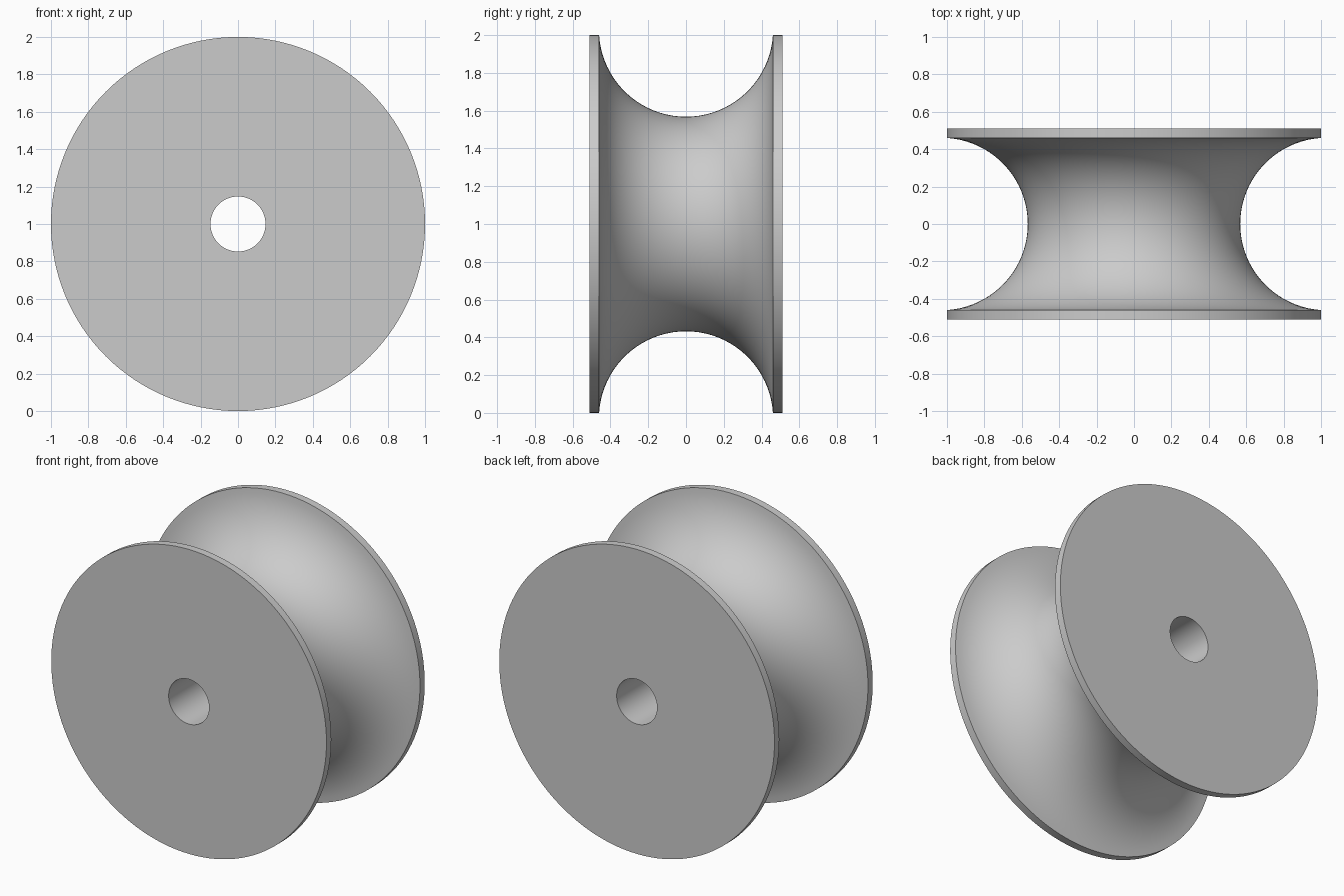
import bpy, bmesh, math
from mathutils import Vector

cube = bpy.data.objects.get("Cube")
if cube:
    bpy.data.objects.remove(cube, do_unlink=True)

RADIUS, BORE, HALF_WIDTH = 1.0, 0.147, 0.51
GROOVE_EDGE, GROOVE_FLOOR = 0.46, 0.568
SEGMENTS, ARC_STEPS = 128, 40

# Plain grey material
grey = bpy.data.materials.new("plain grey")
grey.use_nodes = True
colour = (0.6, 0.6, 0.6, 1)
grey.diffuse_color = colour
grey.node_tree.nodes["Principled BSDF"].inputs["Base Color"].default_value = colour

# Half section of the roller as (radius, y): bore, flanges and round groove
depth = RADIUS - GROOVE_FLOOR
arc_radius = (GROOVE_EDGE ** 2 + depth ** 2) / (2 * depth)
arc_centre = GROOVE_FLOOR + arc_radius
sweep = math.atan2(GROOVE_EDGE, arc_centre - RADIUS)
profile = [(BORE, -HALF_WIDTH), (RADIUS, -HALF_WIDTH)]
for i in range(ARC_STEPS + 1):
    a = sweep * (2 * i / ARC_STEPS - 1)
    profile.append((arc_centre - arc_radius * math.cos(a), arc_radius * math.sin(a)))
profile += [(RADIUS, HALF_WIDTH), (BORE, HALF_WIDTH)]

# Turn the section about the y axis
bm = bmesh.new()
verts = [bm.verts.new((r, y, 1)) for r, y in profile]
edges = [bm.edges.new((v, verts[(i + 1) % len(verts)])) for i, v in enumerate(verts)]
bmesh.ops.spin(bm, geom=verts + edges, cent=Vector((0, 0, 1)), axis=Vector((0, 1, 0)),
               angle=math.tau, steps=SEGMENTS, use_merge=True)
bmesh.ops.remove_doubles(bm, verts=bm.verts, dist=1e-5)
bmesh.ops.recalc_face_normals(bm, faces=bm.faces)
mesh = bpy.data.meshes.new("grooved_roller")
bm.to_mesh(mesh)
bm.free()
mesh.materials.append(grey)

roller = bpy.data.objects.new("grooved_roller", mesh)
bpy.context.collection.objects.link(roller)
bpy.ops.object.select_all(action="DESELECT")
roller.select_set(True)
bpy.context.view_layer.objects.active = roller
bpy.ops.object.shade_smooth_by_angle(angle=math.radians(30))
